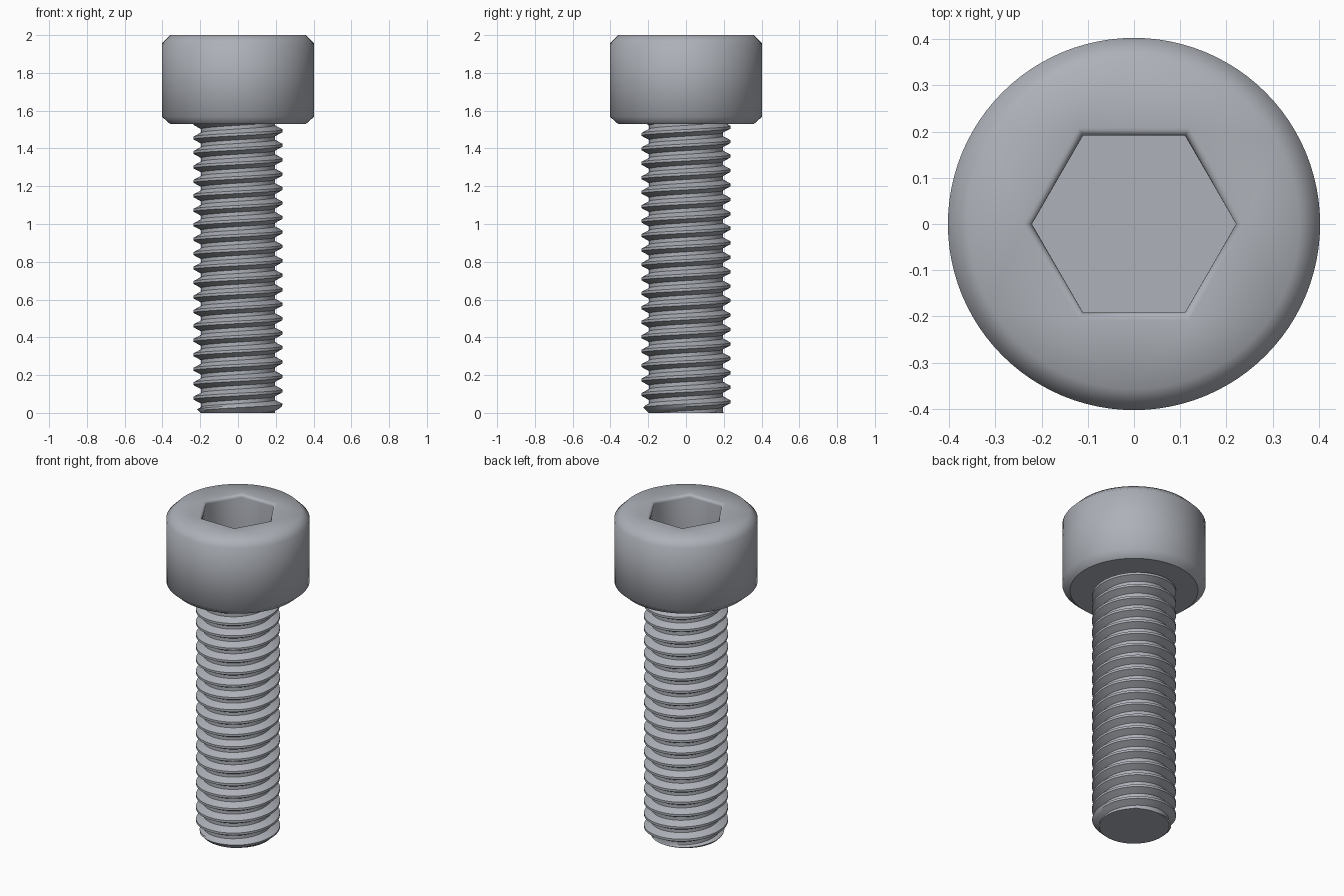
import bpy, bmesh
from math import sin, cos, pi, floor, radians

old = bpy.data.objects.get("Cube")
if old:
    bpy.data.objects.remove(old)

steel = bpy.data.materials.new("steel grey")
steel.use_nodes = True
steel.diffuse_color = (0.42, 0.44, 0.48, 1)
steel.node_tree.nodes["Principled BSDF"].inputs["Base Color"].default_value = steel.diffuse_color

HEAD_BASE = 1.53
PITCH = 0.0765
CREST, ROOT = 0.236, 0.195


def finish(bm, name):
    mesh = bpy.data.meshes.new(name)
    bm.to_mesh(mesh)
    bm.free()
    mesh.materials.append(steel)
    obj = bpy.data.objects.new(name, mesh)
    bpy.context.collection.objects.link(obj)
    return obj


def ring(bm, sides, r, z):
    return [bm.verts.new((r * cos(2 * pi * i / sides), r * sin(2 * pi * i / sides), z))
            for i in range(sides)]


def skin(bm, rings):
    for low, high in zip(rings, rings[1:]):
        for i in range(len(low)):
            j = (i + 1) % len(low)
            bm.faces.new((low[i], low[j], high[j], high[i])).smooth = True


def edges_of(bm, loop):
    return [bm.edges.get((v, loop[i - 1])) for i, v in enumerate(loop)]


# Head: chamfered cylinder with a hexagonal socket whose rim is rounded
bm = bmesh.new()
outer = [ring(bm, 96, r, z) for r, z in
         [(0.36, HEAD_BASE), (0.403, 1.568), (0.403, 1.955), (0.358, 2)]]
skin(bm, outer)
bm.faces.new(reversed(outer[0]))
FILLET, SOCKET = 0.019, 0.221
rim = [ring(bm, 6, SOCKET + FILLET * (1 - sin(a)), 2 - FILLET * (1 - cos(a)))
       for a in [k * pi / 10 for k in range(6)]]
rim.append(ring(bm, 6, SOCKET, 1.76))
skin(bm, rim)
bm.faces.new(rim[-1])
bmesh.ops.bridge_loops(bm, edges=edges_of(bm, outer[-1]) + edges_of(bm, rim[0]))
bmesh.ops.recalc_face_normals(bm, faces=bm.faces)
finish(bm, "socket_head")


# Shank: rows of a grid follow the helix so the thread edges stay crisp
def thread_radius(phase):
    d = abs(phase - floor(phase + 0.5))
    t = min(max((d - 0.09) / 0.285, 0), 1)
    return CREST + (ROOT - CREST) * t


STEPS = 64
PHASES = [-0.375, -0.23, -0.09, 0.09, 0.23, 0.375]
bm = bmesh.new()
rows = []
for turn in range(-2, 22):
    for phase in PHASES:
        row = []
        for i in range(STEPS + 1):
            a = 2 * pi * i / STEPS
            lead = 0.04 + PITCH * i / STEPS
            z = min(max(lead + PITCH * (turn + phase), 0), HEAD_BASE + 0.01)
            r = min(thread_radius((z - lead) / PITCH), 0.198 + z)
            row.append(bm.verts.new((r * cos(a), r * sin(a), z)))
        rows.append(row)
for low, high in zip(rows, rows[1:]):
    for i in range(STEPS):
        bm.faces.new((low[i], low[i + 1], high[i + 1], high[i]))
bmesh.ops.remove_doubles(bm, verts=bm.verts, dist=0.0002)
bmesh.ops.dissolve_degenerate(bm, edges=bm.edges, dist=0.0002)
bmesh.ops.holes_fill(bm, edges=[e for e in bm.edges if e.is_boundary])
bmesh.ops.recalc_face_normals(bm, faces=bm.faces)
shank = finish(bm, "threaded_shank")
bpy.context.view_layer.objects.active = shank
shank.select_set(True)
bpy.ops.object.shade_smooth_by_angle(angle=radians(30))
